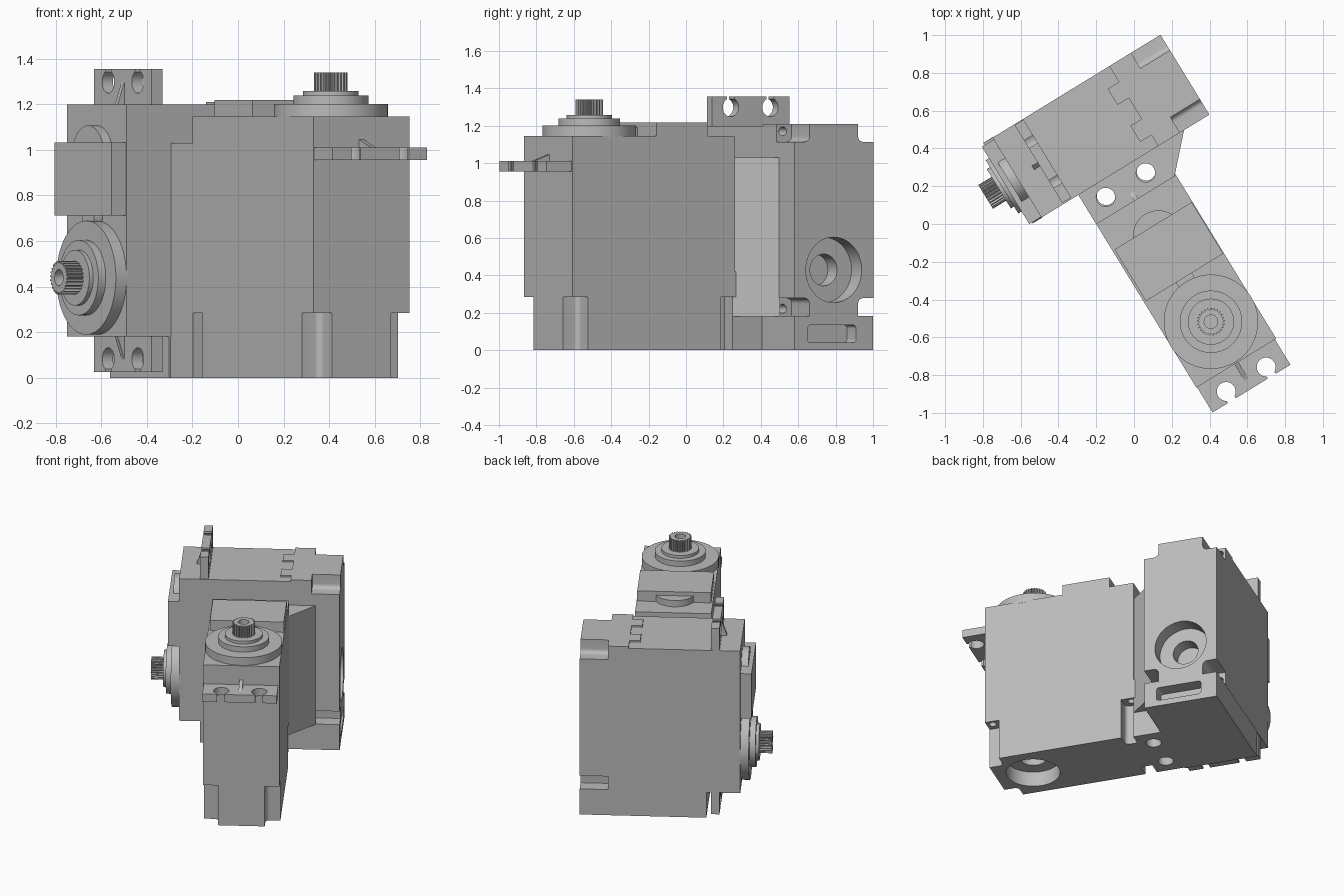
import bpy, bmesh
from math import radians, cos, sin, pi
from mathutils import Matrix, Vector

old = bpy.data.objects.get("Cube")
if old:
    bpy.data.objects.remove(old, do_unlink=True)

grey = bpy.data.materials.new("light_grey_plastic")
grey.use_nodes = True
grey.diffuse_color = (0.5, 0.5, 0.5, 1)
grey.node_tree.nodes["Principled BSDF"].inputs["Base Color"].default_value = (0.5, 0.5, 0.5, 1)


def prism(name, outline, z0, z1, frame):
    """Extrude an outline in the local x-y plane from z0 to z1."""
    bm = bmesh.new()
    low = [bm.verts.new((x, y, z0)) for x, y in outline]
    high = [bm.verts.new((x, y, z1)) for x, y in outline]
    bm.faces.new(low)
    bm.faces.new(high)
    n = len(low)
    for i in range(n):
        j = (i + 1) % n
        bm.faces.new((low[i], low[j], high[j], high[i]))
    bmesh.ops.recalc_face_normals(bm, faces=bm.faces)
    mesh = bpy.data.meshes.new(name)
    bm.to_mesh(mesh)
    bm.free()
    mesh.transform(frame)
    mesh.materials.append(grey)
    obj = bpy.data.objects.new(name, mesh)
    bpy.context.scene.collection.objects.link(obj)
    return obj


def rect(x0, x1, y0, y1):
    return [(x0, y0), (x1, y0), (x1, y1), (x0, y1)]


def circle(x, y, r, n=48):
    return [(x + r * cos(2 * pi * i / n), y + r * sin(2 * pi * i / n)) for i in range(n)]


def rounded(x0, x1, y0, y1, r, n=6):
    pts = []
    for k, (cx, cy) in enumerate(rect(x0 + r, x1 - r, y0 + r, y1 - r)):
        for i in range(n + 1):
            a = pi + (k + i / n) * pi / 2
            pts.append((cx + r * cos(a), cy + r * sin(a)))
    return pts


def cut(obj, cutters):
    for c in cutters:
        c.hide_render = True
        mod = obj.modifiers.new("cut", "BOOLEAN")
        mod.operation = "DIFFERENCE"
        mod.solver = "EXACT"
        mod.object = c
    bpy.context.view_layer.update()
    graph = bpy.context.evaluated_depsgraph_get()
    mesh = bpy.data.meshes.new_from_object(obj.evaluated_get(graph))
    obj.modifiers.clear()
    obj.data = mesh
    for c in cutters:
        bpy.data.objects.remove(c, do_unlink=True)


W, L = 0.248, 1.016          # half width and length of a motor case
AXIS = 0.257                 # output shaft position along the case
HOLES = (-0.124, 0.124)


def motor(tag, frame, base):
    """One geared motor: x across, y along the case, z towards the shaft."""
    def part(name, outline, z0, z1):
        return prism(tag + "_" + name, outline, z0, z1, frame)

    # Lower case with corner notches, screw holes and round bottom recess
    end = L + 0.012
    lower = part("lower_case", rect(-W, W, 0, end), base, 0.42)
    cutters = []
    n = 0.096
    for x in (-W, W):
        for y in (0, end):
            cutters.append(part("notch", rounded(x - n, x + n, y - n, y + n, 0.03), base - 0.1, 0.285))
            sx, sy = (1 if x < 0 else -1), (1 if y == 0 else -1)
            cutters.append(part("screw_hole", circle(x + sx * 0.04, y + sy * 0.04, 0.024, 20), 0.25, 0.36))
    cutters.append(part("recess", circle(0, AXIS - 0.01, 0.175), base - 0.1, base + 0.105))
    cutters.append(part("inner_recess", circle(0, AXIS - 0.01, 0.085), base - 0.1, base + 0.2))
    cut(lower, cutters)

    # Upper case and interlocking tongues
    part("upper_case", rect(-W, W, 0, L), 0.42, 1.145)
    for x in (-0.15, 0.08):
        part("case_tongue", rect(x, x + 0.1, L - 0.02, end), 0.42, 0.49)

    # Mounting tabs with keyhole slots and a gusset at each end
    for label, edge, d in (("front", 0, -1), ("rear", L, 1)):
        y0, y1 = sorted((edge - d * 0.02, edge + d * 0.157))
        tab = part(label + "_tab", rect(-W + 0.004, W - 0.008, y0, y1), 0.955, 1.01)
        cutters = []
        for x in HOLES:
            a, b = sorted((edge + d * 0.1, edge + d * 0.2))
            cutters.append(part("tab_hole", circle(x, edge + d * 0.1, 0.05, 32), 0.9, 1.05))
            cutters.append(part("tab_slot", rect(x - 0.024, x + 0.024, a, b), 0.9, 1.05))
        cut(tab, cutters)
        turn = frame @ Matrix(((0, 0, 1, 0), (1, 0, 0, 0), (0, 1, 0, 0), (0, 0, 0, 1)))
        prism(tag + "_" + label + "_gusset",
              [(edge, 1.0), (edge + d * 0.13, 1.0), (edge, 1.045)], -0.012, 0.012, turn)

    # Raised cover with round bosses on the shaft side
    part("gear_cover", rect(-W + 0.012, W - 0.004, 0.53, 0.85), 1.14, 1.218)
    part("large_boss", circle(0, 0.79, 0.135), 1.14, 1.19)
    part("small_boss", circle(0, 0.52, 0.05, 32), 1.14, 1.19)

    # Stepped collar and toothed output shaft
    for label, r, top in (("wide", 0.25, 1.2), ("middle", 0.165, 1.238), ("narrow", 0.122, 1.258)):
        part(label + "_collar", circle(0, AXIS, r, 64), 1.135, top)
    teeth = 25
    outline = []
    for i in range(teeth * 4):
        a = 2 * pi * i / (teeth * 4)
        r = 0.074 if i % 4 < 2 else 0.064
        outline.append((r * cos(a), AXIS + r * sin(a)))
    shaft = part("output_shaft", outline, 1.2, 1.34)
    cut(shaft, [part("shaft_hole", circle(0, AXIS, 0.036, 24), 1.26, 1.4)])


# The whole assembly is turned about the vertical axis
spin = Matrix.Rotation(radians(31.5), 4, "Z")


def basis(x, y, z, origin):
    m = Matrix((x, y, z)).transposed().to_4x4()
    m.translation = Vector(origin)
    return spin @ m


upright = basis((1, 0, 0), (0, 1, 0), (0, 0, 1), (0.077, -0.911, 0))
sideways = basis((0, -1, 0), (0, 0, 1), (-1, 0, 0), (0.745, 0.533, 0.182))
motor("upright_motor", upright, 0.0)
motor("sideways_motor", sideways, 0.102)

# Connecting bracket between the motors, with through holes
for name, z0, z1, far in (("bracket_foot", 0.0, 0.18, 0.312), ("bracket_web", 0.18, 1.03, 0.49)):
    web = prism(name, [(-0.171, 0.1), (0.312, 0.1), (far, 0.29), (-0.171, 0.29)], z0, z1, spin)
    cut(web, [prism("bolt_hole", circle(0.07 + x, 0.199, 0.05, 32), -0.1, 1.2, spin) for x in HOLES])

# Base block under the sideways motor, with a slot in its end
base = prism("base_block", rect(-0.18, 0.643, 0.286, 0.78), 0, 0.183, spin)
slot_frame = spin @ Matrix(((0, 0, 1, 0), (1, 0, 0, 0), (0, 1, 0, 0), (0, 0, 0, 1)))
cut(base, [prism("end_slot", rounded(0.368, 0.673, 0.04, 0.135, 0.02), 0.55, 0.75, slot_frame)])

# Smooth the round walls, keep the edges crisp
bpy.ops.object.select_all(action="DESELECT")
for obj in bpy.context.scene.objects:
    if obj.type == "MESH":
        obj.select_set(True)
        bpy.context.view_layer.objects.active = obj
bpy.ops.object.shade_smooth_by_angle(angle=radians(25))
